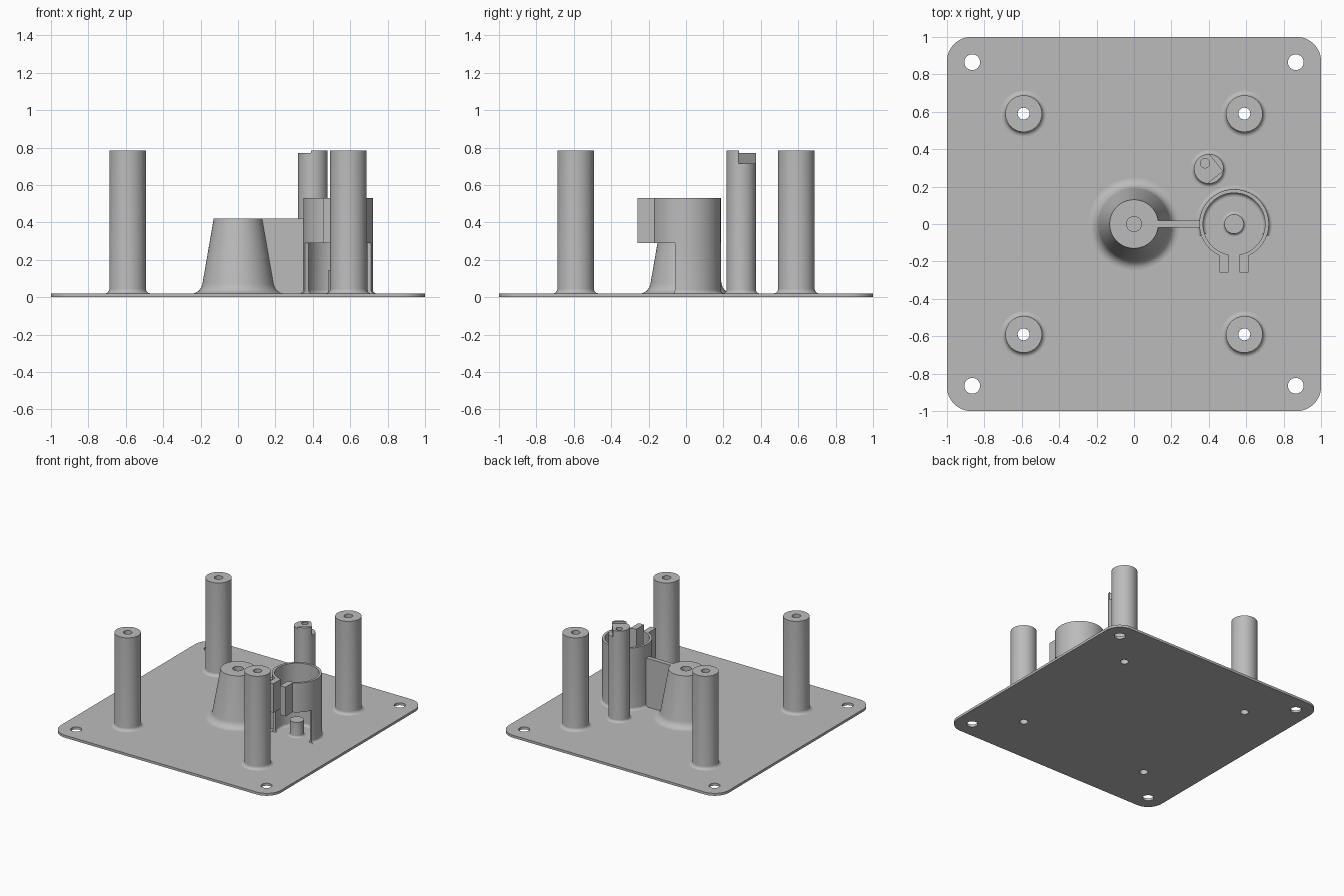
import bpy, bmesh, math
from math import pi, cos, sin, asin

if "Cube" in bpy.data.objects:
    bpy.data.objects.remove(bpy.data.objects["Cube"])

grey = bpy.data.materials.new("plain grey")
grey.use_nodes = True
COLOUR = (0.5, 0.5, 0.5, 1)
grey.diffuse_color = COLOUR
grey.node_tree.nodes["Principled BSDF"].inputs["Base Color"].default_value = COLOUR

PLATE = 0.02
SINK = 0.01


def finish(name, bm, smooth=True):
    bmesh.ops.recalc_face_normals(bm, faces=bm.faces)
    mesh = bpy.data.meshes.new(name)
    bm.to_mesh(mesh)
    bm.free()
    mesh.materials.append(grey)
    ob = bpy.data.objects.new(name, mesh)
    bpy.context.collection.objects.link(ob)
    bpy.ops.object.select_all(action='DESELECT')
    ob.select_set(True)
    bpy.context.view_layer.objects.active = ob
    if smooth:
        bpy.ops.object.shade_smooth_by_angle(angle=math.radians(30))
    return ob


def revolve(name, profile, centre, start=0, end=2 * pi, steps=64):
    """Turn a closed (radius, z) section about a vertical axis."""
    full = end - start > 2 * pi - 0.001
    bm = bmesh.new()
    rings = []
    for i in range(steps if full else steps + 1):
        a = start + (end - start) * i / steps
        rings.append([bm.verts.new((centre[0] + r * cos(a), centre[1] + r * sin(a), z))
                      for r, z in profile])
    n = len(profile)
    for i in range(steps):
        p, q = rings[i], rings[(i + 1) % len(rings)]
        for j in range(n):
            k = (j + 1) % n
            bm.faces.new((p[j], p[k], q[k], q[j]))
    if not full:
        bm.faces.new(rings[0])
        bm.faces.new(rings[-1])
    bmesh.ops.remove_doubles(bm, verts=bm.verts, dist=1e-5)
    return finish(name, bm)


def prism(name, outline, z0, z1, smooth=False):
    bm = bmesh.new()
    face = bm.faces.new([bm.verts.new((x, y, z0)) for x, y in outline])
    top = bmesh.ops.extrude_face_region(bm, geom=[face])["geom"]
    bmesh.ops.translate(bm, vec=(0, 0, z1 - z0),
                        verts=[v for v in top if isinstance(v, bmesh.types.BMVert)])
    return finish(name, bm, smooth)


def box(name, x0, x1, y0, y1, z0, z1):
    return prism(name, [(x0, y0), (x1, y0), (x1, y1), (x0, y1)], z0, z1)


def circle(x, y, r, n=32):
    return [(x + r * cos(2 * pi * i / n), y + r * sin(2 * pi * i / n)) for i in range(n)]


def cut(target, cutters):
    bpy.context.view_layer.objects.active = target
    for c in cutters:
        m = target.modifiers.new("cut", 'BOOLEAN')
        m.operation = 'DIFFERENCE'
        m.solver = 'EXACT'
        m.object = c
        bpy.ops.object.modifier_apply(modifier=m.name)
    for c in cutters:
        bpy.data.objects.remove(c)


def fillet(r, size, side=1, wall=None):
    """Concave foot from the plate up to a wall of radius r."""
    return [(r + side * size * (1 - sin(t)), PLATE + size * (1 - cos(t)))
            for t in [pi / 2 * i / 6 for i in range(7)]]


def solid_post(r, top, size):
    foot = fillet(r, size)
    return [(0, SINK), (foot[0][0], SINK)] + foot + [(r, top), (0, top)]


# Base plate with rounded corners and drilled holes
R = 0.13
outline = []
for k, (sx, sy) in enumerate([(1, 1), (-1, 1), (-1, -1), (1, -1)]):
    for i in range(13):
        a = pi / 2 * (k + i / 12)
        outline.append((sx * (1 - R) + R * cos(a), sy * (1 - R) + R * sin(a)))
plate = prism("base_plate", outline, 0, PLATE, True)
POST, BORE = 0.59, 0.032
corners = [(sx, sy) for sx in (-1, 1) for sy in (-1, 1)]
cut(plate, [prism("drill", circle(sx * d, sy * d, r), -0.1, 0.1)
            for sx, sy in corners for d, r in ((0.865, 0.042), (POST, BORE))])

# Four hollow standoffs
for sx, sy in corners:
    foot = fillet(0.098, 0.025)
    section = [(BORE, SINK), (foot[0][0], SINK)] + foot + [(0.098, 0.785), (BORE, 0.785)]
    name = ("back" if sy > 0 else "front") + ("_left" if sx > 0 else "_right") + "_standoff"
    revolve(name, section, (sx * POST, sy * POST))

# Tapered centre column with a blind hole and flared foot
flare = [(0.195 + 0.05 * (1 - sin(t)) - 0.006 * sin(t), PLATE + 0.065 * (1 - cos(t)))
         for t in [1.4 * i / 7 for i in range(8)]]
revolve("centre_column", [(0, SINK), (flare[0][0], SINK)] + flare
        + [(0.13, 0.42), (0.04, 0.42), (0.04, 0.12), (0, 0.12)], (0, 0))

# Rib from the column to the clamp
CX, RI, RO = 0.535, 0.166, 0.186
box("rib", 0.06, 0.36, -0.018, 0.018, SINK, 0.42)

# Clamp collar, open at the front, with a cut-away skirt below
gap = asin(0.03 / RI)
revolve("clamp_collar", [(RI, 0.29), (RO, 0.29), (RO, 0.53), (RI, 0.53)],
        (CX, 0), -pi / 2 + gap, 1.5 * pi - gap)
skirt = asin(0.06 / RO)
outer, inner = fillet(RO, 0.02), fillet(RI, 0.02, -1)
revolve("clamp_skirt", [(inner[0][0], SINK), (outer[0][0], SINK)] + outer
        + [(RO, 0.29), (RI, 0.29)] + inner[::-1], (CX, 0), -skirt, pi + skirt)


# Clamp ears with a bolt hole, and a nut pocket on the left ear
def cross_bar(name, r, n, x0, x1):
    ob = prism(name, circle(0, 0, r, n), x0, x1)
    for v in ob.data.vertices:
        x, y, z = v.co
        v.co = (z, y - 0.212, x + 0.41)
    return ob


for side, label in ((-1, "right"), (1, "left")):
    a, b = sorted((CX + side * 0.03, CX + side * 0.078))
    ear = box(label + "_clamp_ear", a, b, -0.26, -0.166, 0.29, 0.53)
    cutters = [cross_bar("bolt_hole", 0.029, 24, 0.3, 0.8)]
    if side > 0:
        cutters.append(cross_bar("nut_pocket", 0.047, 6, b - 0.02, b + 0.05))
    cut(ear, cutters)

# Short peg inside the clamp
revolve("clamp_peg", solid_post(0.052, 0.145, 0.015), (CX, 0))

# Locating post: shoulder, cut-down back corner and small socket
PX, PY = 0.4, 0.295
post = revolve("locating_post", solid_post(0.079, 0.785, 0.02), (PX, PY))
cut(post, [
    prism("step", [(0.385, 0.213), (0.482, 0.288), (0.482, 0.45), (0.25, 0.45), (0.25, 0.213)],
          0.77, 0.9),
    prism("corner", [(0.4, 0.378), (0.482, 0.275), (0.6, 0.275), (0.6, 0.45), (0.4, 0.45)],
          0.715, 0.9),
    prism("socket", circle(0.38, 0.325, 0.025), 0.65, 0.9)])
